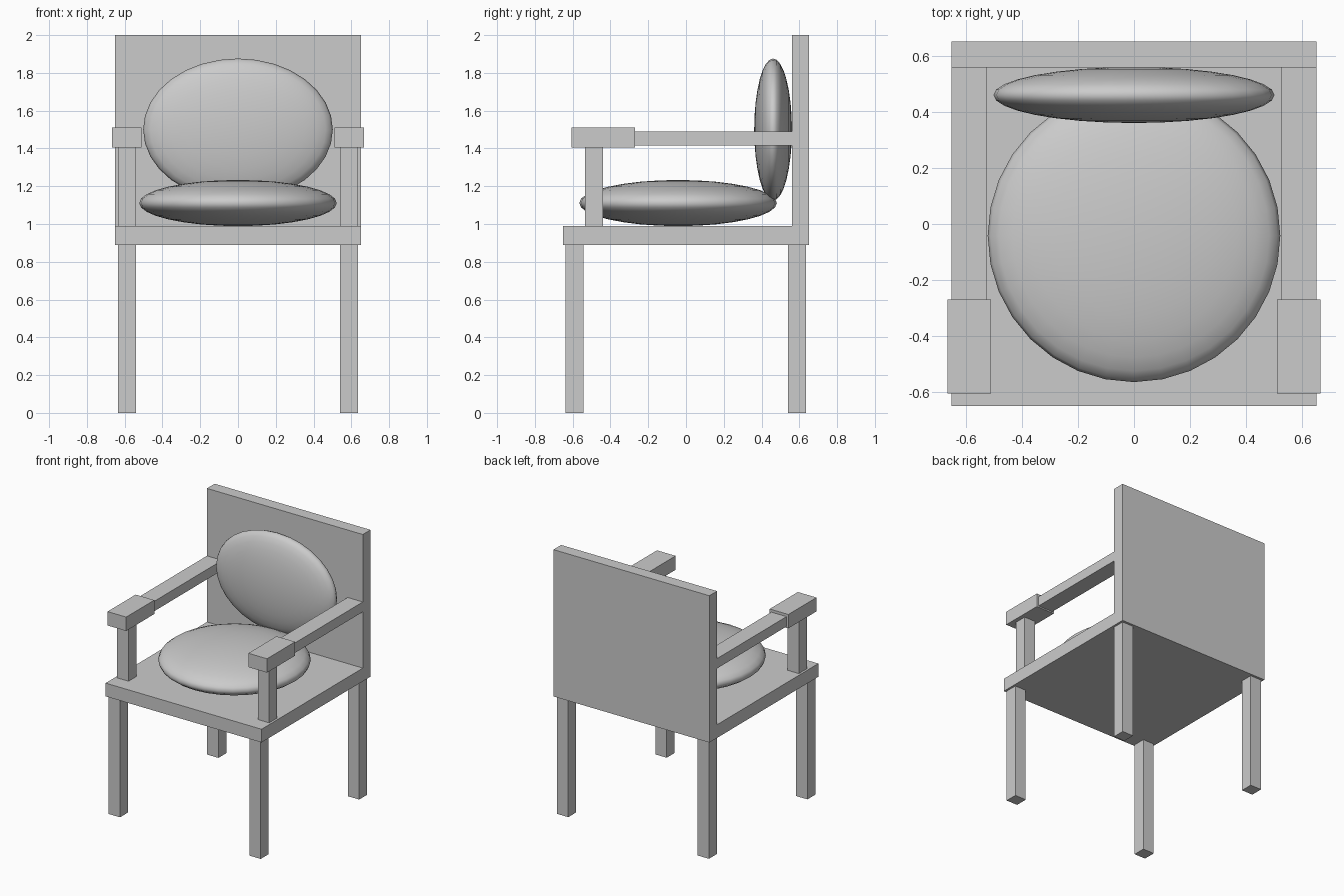
import bpy
from math import radians

if "Cube" in bpy.data.objects:
    bpy.data.objects.remove(bpy.data.objects["Cube"])


def box(name, x, y, z):
    """Box from (min, max) extents on each axis."""
    bpy.ops.mesh.primitive_cube_add(size=1, location=[(a + b) / 2 for a, b in (x, y, z)])
    ob = bpy.context.object
    ob.name = name
    ob.scale = [b - a for a, b in (x, y, z)]
    bpy.ops.object.transform_apply(location=False, rotation=False, scale=True)
    return ob


def pair(name, x, y, z):
    """Matching boxes on the right and left sides."""
    box("right_" + name, x, y, z)
    box("left_" + name, (-x[1], -x[0]), y, z)


def cushion(name, centre, radii, tilt=0):
    """Smooth flattened sphere; radii are along its own axes."""
    bpy.ops.mesh.primitive_uv_sphere_add(segments=32, ring_count=16, radius=1, location=centre)
    ob = bpy.context.object
    ob.name = name
    ob.scale = radii
    ob.rotation_euler.x = tilt
    bpy.ops.object.transform_apply(location=False, rotation=True, scale=True)
    bpy.ops.object.shade_smooth()
    return ob


# Seat slab and upright back panel, flush at the rear
box("seat", (-0.652, 0.652), (-0.65, 0.56), (0.89, 0.99))
box("back_panel", (-0.652, 0.652), (0.56, 0.652), (0.89, 2.0))

# Four square legs
pair("front_leg", (0.541, 0.636), (-0.637, -0.542), (0, 0.89))
pair("rear_leg", (0.541, 0.636), (0.539, 0.634), (0, 0.89))

# Arms: front post, thick hand rest, thinner rail to the back
pair("arm_post", (0.541, 0.636), (-0.535, -0.44), (0.99, 1.405))
pair("hand_rest", (0.511, 0.667), (-0.606, -0.27), (1.405, 1.51))
pair("arm_rail", (0.525, 0.652), (-0.27, 0.56), (1.415, 1.49))

# Cushions
cushion("seat_cushion", (0, -0.042, 1.111), (0.523, 0.523, 0.122))
cushion("back_cushion", (0, 0.461, 1.5), (0.502, 0.376, 0.1), radians(90))
